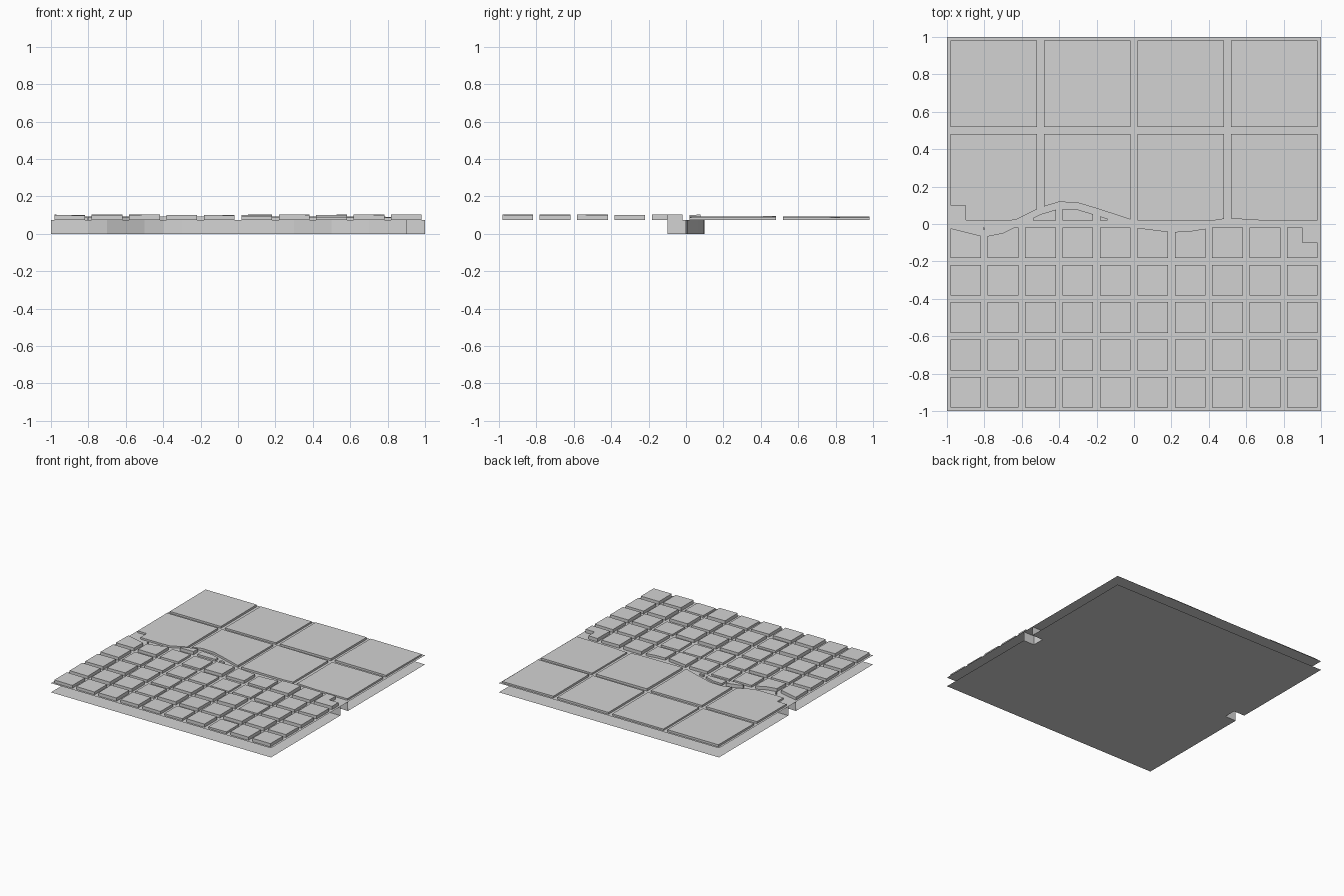
import bpy, bmesh, random
from mathutils import Vector

random.seed(4)
if "Cube" in bpy.data.objects:
    bpy.data.objects.remove(bpy.data.objects["Cube"])

stone = bpy.data.materials.new("light_grey_stone")
stone.use_nodes = True
stone.diffuse_color = (0.65, 0.65, 0.65, 1)
stone.node_tree.nodes["Principled BSDF"].inputs["Base Color"].default_value = (0.65, 0.65, 0.65, 1)

FLOOR = 0.075   # height of the paving bed
GAP = 0.018     # joint around every tile
NOTCH = 0.1

# Wavy seam between the small and the large paving
SEAM = [(-1, 0), (-.8, -.05), (-.7, -.03), (-.5, .07), (-.4, .1), (-.3, .095),
        (-.2, .065), (0, 0), (.2, -.025), (.3, -.02), (.5, .012), (.7, 0), (1, 0)]


def seam(x):
    for (xa, ya), (xb, yb) in zip(SEAM, SEAM[1:]):
        if x <= xb:
            return ya + (yb - ya) * (x - xa) / (xb - xa)
    return 0


def finish(name, bm):
    mesh = bpy.data.meshes.new(name)
    bm.to_mesh(mesh)
    bm.free()
    mesh.materials.append(stone)
    obj = bpy.data.objects.new(name, mesh)
    bpy.context.collection.objects.link(obj)
    return obj


# Bottom and paving bed: squares with a notch on each side
half = [(-1, -1), (1, -1), (1, -NOTCH), (1 - NOTCH, -NOTCH), (1 - NOTCH, 0), (1, 0)]
outline = half + [(-x, -y) for x, y in half]


def plate(name, z, up):
    bm = bmesh.new()
    face = bm.faces.new([bm.verts.new((x, y, z)) for x, y in outline])
    if not up:
        face.normal_flip()
    bmesh.ops.triangulate(bm, faces=[face])
    finish(name, bm)


plate("bottom_plate", 0, False)
plate("paving_bed", FLOOR, True)


# Upright walls along the seam and around the notches
def wall(name, path):
    bm = bmesh.new()
    low = [bm.verts.new((x, y, 0)) for x, y in path]
    high = [bm.verts.new((x, y, FLOOR)) for x, y in path]
    for i in range(len(path) - 1):
        bm.faces.new((low[i], low[i + 1], high[i + 1], high[i]))
    finish(name, bm)


wall("seam_wall", SEAM)
wall("left_notch_wall", half[2:])
wall("right_notch_wall", [(-x, -y) for x, y in half[2:]])


# Slightly tilted tiles, clipped by the seam and notches
def add_tile(bm, x0, y0, size, height, tilt, front):
    x1, y1 = x0 + size, y0 + size
    edge = 1 - NOTCH
    cuts = [x for x, _ in SEAM] + [s * edge + d for s in (-1, 1) for d in (-.0005, .0005)]
    xs = sorted({x0, x1} | {x for x in cuts if x0 < x < x1}
                | {x0 + size * k / 8 for k in range(1, 8)})
    columns = []
    for x in xs:
        if front:
            lo, hi = y0, min(y1, seam(x) - GAP, -NOTCH if x > edge else 1)
        else:
            lo, hi = max(y0, seam(x) + GAP, NOTCH if x < -edge else -1), y1
        if hi - lo > 0.006:
            columns.append((x, lo, hi))
    if len(columns) < 2:
        return
    loop = [(x, lo) for x, lo, _ in columns] + [(x, hi) for x, _, hi in reversed(columns)]
    center = Vector((x0 + size / 2, y0 + size / 2))
    slope = Vector((random.uniform(-tilt, tilt), random.uniform(-tilt, tilt))) / size

    def top(p):
        return FLOOR + max(0.004, height + slope.dot(Vector(p) - center))

    base = [bm.verts.new((*p, FLOOR)) for p in loop]
    cap = [bm.verts.new((*p, top(p))) for p in loop]
    for i in range(len(loop)):
        j = (i + 1) % len(loop)
        bm.faces.new((base[i], base[j], cap[j], cap[i]))
    bm.faces.new(cap)


# Small tiles, marked rows give the taller stones
RAISED = ["1111101011", "1110111111", "1110111011", "1010000111", "1100110111", "0010000000"]
bm = bmesh.new()
for row, marks in enumerate(RAISED):
    for col, mark in enumerate(marks):
        height = random.uniform(.023, .028) if mark == "1" else random.uniform(.013, .018)
        add_tile(bm, -1 + .2 * col + GAP, -1 + .2 * row + GAP, .2 - 2 * GAP, height, .002, True)
bmesh.ops.dissolve_limit(bm, angle_limit=.001, verts=bm.verts, edges=bm.edges)
finish("small_tiles", bm)

# Large tiles
bm = bmesh.new()
for row in range(-1, 2):
    for col in range(4):
        add_tile(bm, -1 + .5 * col + GAP, .5 * row + GAP, .5 - 2 * GAP,
                 random.uniform(.013, .017), .003, False)
bmesh.ops.dissolve_limit(bm, angle_limit=.001, verts=bm.verts, edges=bm.edges)
finish("large_tiles", bm)
